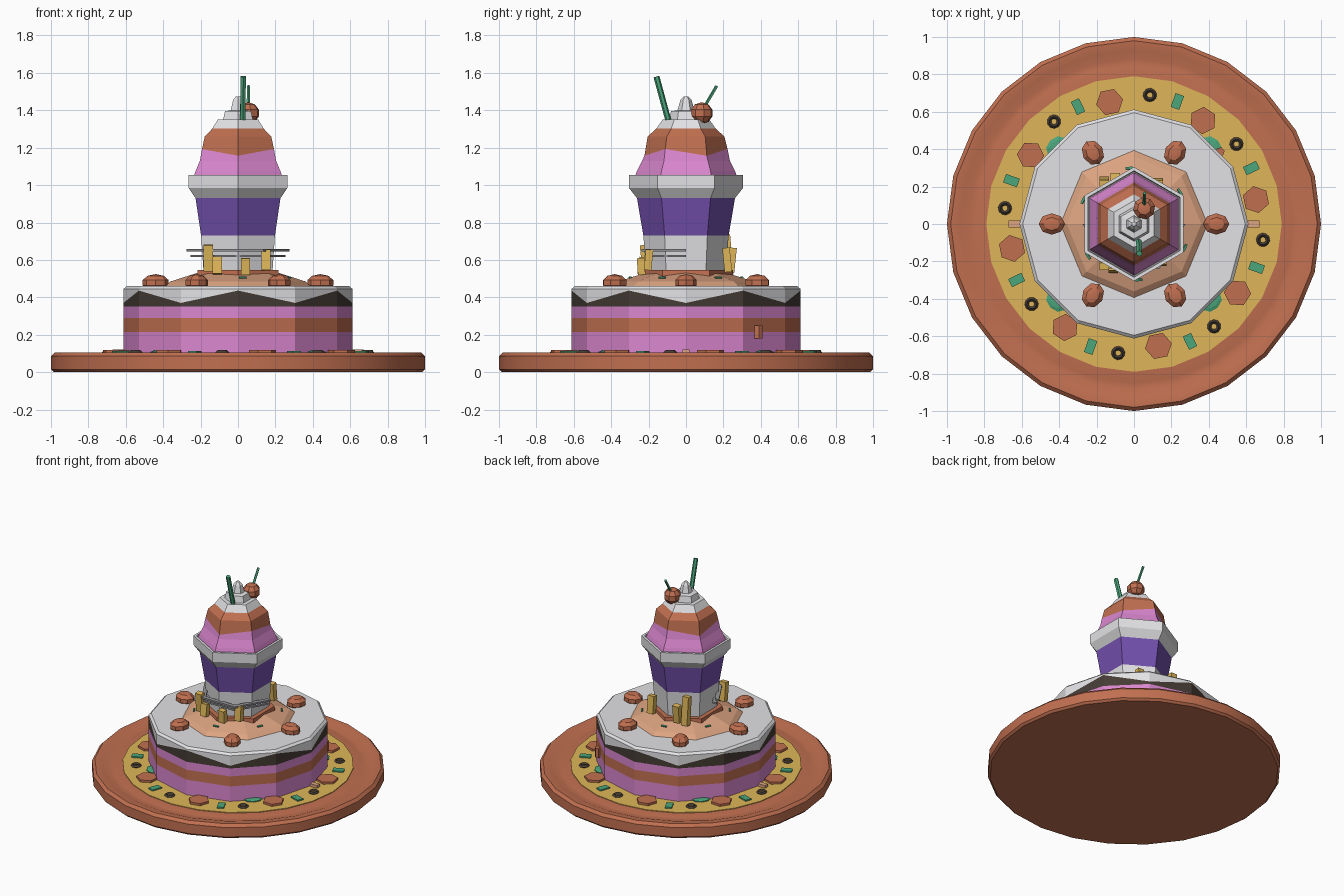
import bpy, math
from mathutils import Vector, Matrix

cube = bpy.data.objects.get("Cube")
if cube:
    bpy.data.objects.remove(cube)

COLOURS = {
    "terracotta": (0.53, 0.16, 0.08), "cheese_yellow": (0.74, 0.47, 0.10),
    "pink": (0.70, 0.24, 0.62), "chocolate": (0.06, 0.045, 0.035),
    "white": (0.76, 0.76, 0.78), "tan": (0.72, 0.37, 0.22),
    "purple": (0.17, 0.08, 0.42), "green": (0.07, 0.38, 0.20),
    "grey": (0.30, 0.30, 0.32)}
MATS = {}
for key, rgb in COLOURS.items():
    m = bpy.data.materials.new(key)
    m.use_nodes = True
    m.diffuse_color = (*rgb, 1)
    m.node_tree.nodes["Principled BSDF"].inputs["Base Color"].default_value = (*rgb, 1)
    MATS[key] = m


def make(name, verts, faces, colours, picks=None):
    me = bpy.data.meshes.new(name)
    me.from_pydata(verts, [], faces)
    for c in colours:
        me.materials.append(MATS[c])
    for i, p in enumerate(picks or []):
        me.polygons[i].material_index = p
    me.update()
    ob = bpy.data.objects.new(name, me)
    bpy.context.collection.objects.link(ob)
    return ob


def lathe(name, profile, sides, bands, start=90):
    """Spin (radius, height, zigzag) points; bands names the colour of each strip."""
    verts, faces, picks = [], [], []
    names = list(dict.fromkeys(bands))
    for r, z, *zig in profile:
        for k in range(sides):
            a = math.radians(start) + math.tau * k / sides
            dz = zig[0] * (-1) ** k if zig else 0
            verts.append((r * math.cos(a), r * math.sin(a), z + dz))
    for i, band in enumerate(bands):
        for k in range(sides):
            n = (k + 1) % sides
            faces.append((i * sides + k, i * sides + n, (i + 1) * sides + n, (i + 1) * sides + k))
            picks.append(names.index(band))
    last = (len(profile) - 1) * sides
    faces += [tuple(reversed(range(sides))), tuple(range(last, last + sides))]
    picks += [names.index(bands[0]), names.index(bands[-1])]
    return make(name, verts, faces, names, picks)


def smooth(ob, angle):
    bpy.ops.object.select_all(action='DESELECT')
    ob.select_set(True)
    bpy.context.view_layer.objects.active = ob
    bpy.ops.object.shade_smooth_by_angle(angle=math.radians(angle))


def finish(name, colour, matrix):
    ob = bpy.context.object
    ob.name = name
    ob.matrix_world = matrix
    ob.data.materials.append(MATS[colour])
    return ob


def place(angle, radius, z, turn=0):
    a = math.radians(angle)
    return (Matrix.Translation((radius * math.cos(a), radius * math.sin(a), z))
            @ Matrix.Rotation(a + math.radians(turn), 4, 'Z'))


def box(name, colour, matrix, size):
    bpy.ops.mesh.primitive_cube_add(size=1)
    return finish(name, colour, matrix @ Matrix.Diagonal((*size, 1)))


def disc(name, colour, matrix, radius, depth, sides):
    bpy.ops.mesh.primitive_cylinder_add(vertices=sides, radius=radius, depth=depth)
    return finish(name, colour, matrix)


def ball(name, colour, matrix, size):
    bpy.ops.mesh.primitive_uv_sphere_add(segments=8, ring_count=5, radius=1)
    return finish(name, colour, matrix @ Matrix.Diagonal((*size, 1)))


def rod(name, colour, start, end, radius, sides):
    a, b = Vector(start), Vector(end)
    turn = (b - a).to_track_quat('Z', 'Y').to_matrix().to_4x4()
    return disc(name, colour, Matrix.Translation((a + b) / 2) @ turn, radius, (b - a).length, sides)


# Crust and cheese base
crust = lathe("crust", [(0.985, 0), (1, 0.015), (1, 0.085), (0.98, 0.105), (0.93, 0.102),
                        (0.885, 0.085), (0.85, 0.09), (0.78, 0.098)], 24, ["terracotta"] * 7)
smooth(crust, 40)
lathe("cheese", [(0.79, 0.06), (0.79, 0.102)], 24, ["cheese_yellow"])

# Toppings repeated around the cheese
for k in range(8):
    step = 45 * k
    disc("pepperoni", "terracotta", place(11.3 + step, 0.665, 0.107), 0.073, 0.022, 6)
    bpy.ops.mesh.primitive_torus_add(major_segments=10, minor_segments=4,
                                     major_radius=0.026, minor_radius=0.011)
    finish("olive_ring", "chocolate", place(38 + step, 0.695, 0.106))
    box("pepper_piece", "green", place(25.5 + step, 0.695, 0.105), (0.078, 0.048, 0.014))
for angle in (0, 180):
    box("ham_piece", "tan", place(angle, 0.64, 0.111), (0.06, 0.035, 0.022))
for angle in (45, 135, 225, 315):
    ball("pepper_slice", "green", place(angle, 0.59, 0.105), (0.045, 0.065, 0.012))

# Layered cake with zigzag icing
lathe("cake", [(0.612, 0.09), (0.612, 0.215), (0.612, 0.29), (0.612, 0.35),
               (0.612, 0.403, 0.033), (0.612, 0.445), (0.595, 0.46)], 12,
      ["pink", "terracotta", "pink", "chocolate", "white", "white"])
disc("cake_crumb", "terracotta", place(40, 0.6, 0.215), 0.025, 0.07, 6)
lathe("tan_mound", [(0.40, 0.455), (0.36, 0.485), (0.22, 0.53)], 8, ["tan"] * 2)
for k in range(6):
    cherry = ball("cake_cherry", "terracotta", place(60 * k, 0.44, 0.478), (0.073, 0.06, 0.046))
    smooth(cherry, 30)
    tilt = Matrix.Rotation(math.radians(17), 4, 'Y')
    box("mint_flake", "green", place(60 * k + 35, 0.30, 0.507) @ tilt, (0.012, 0.04, 0.008))

# Cup on its hexagonal base
lathe("cup_base", [(0.255, 0.50), (0.25, 0.545)], 6, ["terracotta"])
lathe("cup", [(0.213, 0.54), (0.228, 0.73), (0.262, 0.93), (0.305, 0.985), (0.305, 1.055),
              (0.285, 1.055), (0.28, 1.03)], 6,
      ["white", "purple", "white", "white", "white", "white"])

# Grey front bands, half a hexagon each
for z, r, depth in ((0.645, 0.275, 0.012), (0.615, 0.255, 0.012)):
    verts = []
    for k in range(4):
        a = math.radians(180 + 60 * k)
        for rr, zz in ((r, z), (r, z + depth), (r - 0.035, z + depth), (r - 0.035, z)):
            verts.append((rr * math.cos(a), rr * math.sin(a), zz))
    faces = [(4 * k + j, 4 * k + 4 + j, 4 * k + 4 + (j + 1) % 4, 4 * k + (j + 1) % 4)
             for k in range(3) for j in range(4)]
    make("cup_band", verts, faces + [(0, 1, 2, 3), (15, 14, 13, 12)], ["grey"])

# Sticks leaning against the cup
for x, y, z, height, lean in ((-0.16, -0.22, 0.61, 0.14, 6), (-0.11, -0.235, 0.57, 0.09, -8),
                              (0.04, -0.24, 0.565, 0.09, 4), (0.15, -0.20, 0.60, 0.11, -5),
                              (-0.16, 0.225, 0.63, 0.21, 5), (-0.10, 0.245, 0.60, 0.13, -6),
                              (0.13, 0.22, 0.60, 0.13, 6)):
    box("potato_stick", "cheese_yellow",
        Matrix.Translation((x, y, z)) @ Matrix.Rotation(math.radians(lean), 4, 'X'),
        (0.05, 0.04, height))

# Ice cream, whipped cream and decorations
lathe("ice_cream", [(0.275, 1.04), (0.262, 1.075), (0.235, 1.13), (0.222, 1.175, 0.018),
                    (0.205, 1.26), (0.155, 1.305)], 6,
      ["pink", "pink", "pink", "terracotta", "terracotta"])
lathe("whipped_cream", [(0.16, 1.30), (0.125, 1.35), (0.092, 1.35), (0.08, 1.395),
                        (0.045, 1.40), (0.03, 1.455), (0.012, 1.475)], 6, ["white"] * 6)
rod("straw", "green", (0.025, -0.09, 1.33), (0.028, -0.158, 1.58), 0.016, 6)
smooth(ball("top_cherry", "terracotta", place(57, 0.10, 1.385), (0.062, 0.062, 0.058)), 30)
rod("cherry_stem", "green", (0.055, 0.10, 1.42), (0.056, 0.165, 1.53), 0.009, 5)
